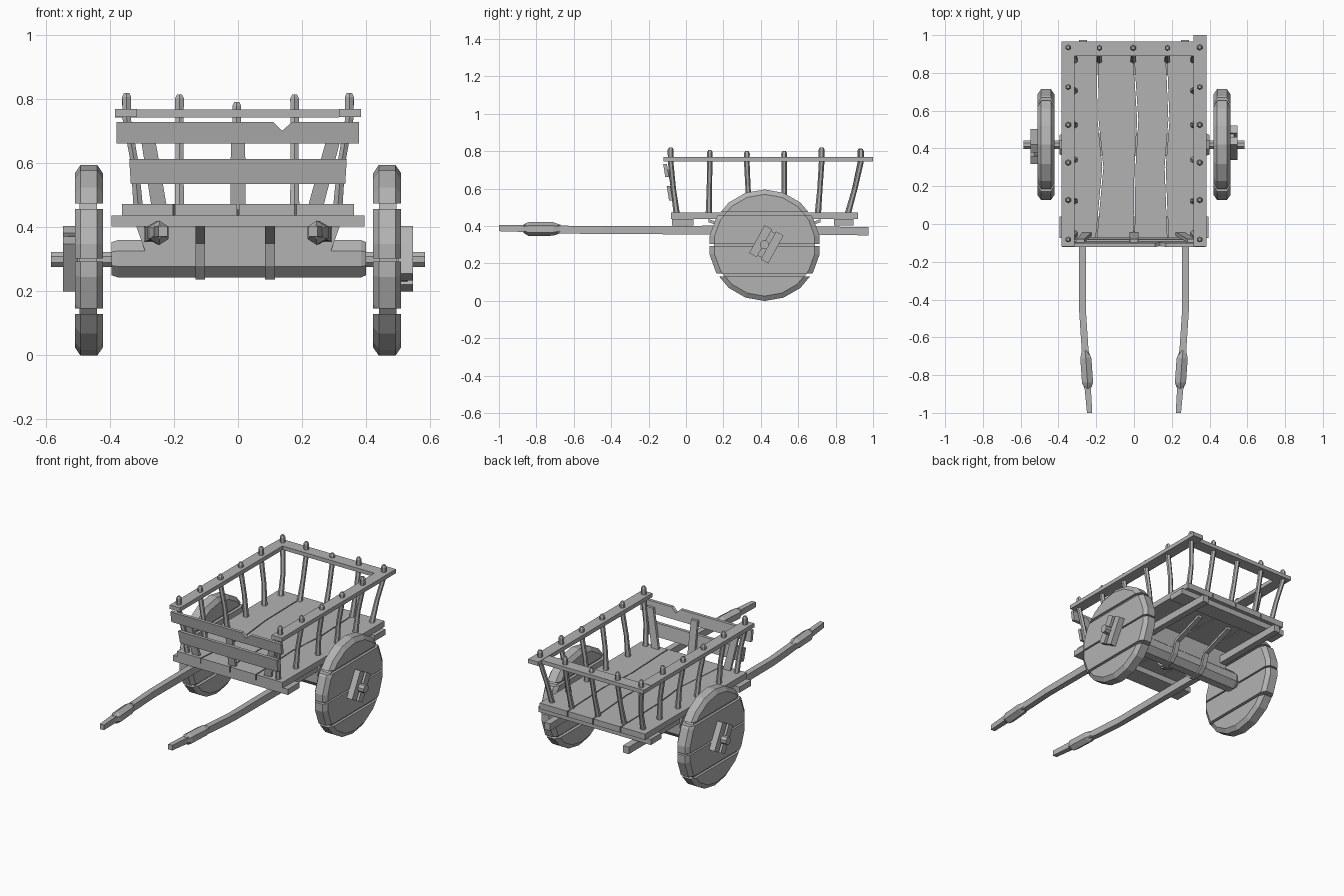
import bpy, bmesh, math
from mathutils import Vector, Matrix

cube = bpy.data.objects.get("Cube")
if cube:
    bpy.data.objects.remove(cube, do_unlink=True)

wood = bpy.data.materials.new("weathered_grey_wood")
wood.use_nodes = True
GREY = (0.45, 0.45, 0.45, 1)
wood.diffuse_color = GREY
wood.node_tree.nodes["Principled BSDF"].inputs["Base Color"].default_value = GREY


def finish(name, bm):
    bmesh.ops.recalc_face_normals(bm, faces=bm.faces)
    me = bpy.data.meshes.new(name)
    bm.to_mesh(me)
    bm.free()
    me.materials.append(wood)
    ob = bpy.data.objects.new(name, me)
    bpy.context.collection.objects.link(ob)
    return ob


def place(axis, a, b, c):
    """Point with in-plane coordinates a, b and depth c along axis."""
    return {"x": (c, a, b), "y": (a, c, b), "z": (a, b, c)}[axis]


def prism(name, axis, outline, lo, hi):
    """Outline extruded along an axis."""
    bm = bmesh.new()
    low = [bm.verts.new(place(axis, a, b, lo)) for a, b in outline]
    high = [bm.verts.new(place(axis, a, b, hi)) for a, b in outline]
    n = len(outline)
    bm.faces.new(low)
    bm.faces.new(high)
    for i in range(n):
        j = (i + 1) % n
        bm.faces.new((low[i], low[j], high[j], high[i]))
    return finish(name, bm)


def box(name, x0, x1, y0, y1, z0, z1):
    return prism(name, "z", [(x0, y0), (x1, y0), (x1, y1), (x0, y1)], z0, z1)


def loft_mesh(axis, stations, sides):
    """Polygon rings (a, b, depth, radius_a, radius_b) skinned along an axis."""
    bm = bmesh.new()
    rings = []
    for a, b, c, ra, rb in stations:
        ring = []
        for i in range(sides):
            t = (i + 0.5) * math.tau / sides
            k = 1 / math.cos(math.pi / sides) if sides == 4 else 1
            ring.append(bm.verts.new(place(axis, a + ra * k * math.cos(t),
                                           b + rb * k * math.sin(t), c)))
        rings.append(ring)
    for r, s in zip(rings, rings[1:]):
        for i in range(sides):
            j = (i + 1) % sides
            bm.faces.new((r[i], r[j], s[j], s[i]))
    bm.faces.new(rings[0])
    bm.faces.new(rings[-1])
    return bm


def loft(name, axis, stations, sides):
    return finish(name, loft_mesh(axis, stations, sides))


# Deck planks with slightly wavy seams
ys = (-0.08, 0.3, 0.55, 0.92)
seams = [(-0.365,) * 4, (-0.2, -0.165, -0.19, -0.195), (0, 0.005, 0.02, -0.005),
         (0.18, 0.165, 0.185, 0.17), (0.365,) * 4]
for i in range(4):
    left = [(x + 0.003, y) for x, y in zip(seams[i], ys)]
    right = [(x - 0.003, y) for x, y in zip(seams[i + 1], ys)]
    prism(f"deck_plank_{i + 1}", "z", left + right[::-1], 0.437, 0.473)

# Cross beams under the deck
box("front_cross_beam", -0.395, 0.395, -0.075, 0.04, 0.402, 0.437)
box("back_cross_beam", -0.385, 0.385, 0.79, 0.895, 0.402, 0.437)

# Long shafts with thick grips
for side, s in (("right", -1), ("left", 1)):
    loft(f"{side}_shaft", "y", [
        (s * 0.235, 0.388, -1, 0.014, 0.016), (s * 0.25, 0.385, -0.8, 0.018, 0.019),
        (s * 0.262, 0.38, -0.62, 0.018, 0.021), (s * 0.273, 0.378, -0.45, 0.018, 0.021),
        (s * 0.273, 0.378, 0.3, 0.02, 0.024), (s * 0.27, 0.372, 0.975, 0.02, 0.022)], 4)
    loft(f"{side}_grip", "y", [
        (s * 0.245, 0.386, -0.87, 0.02, 0.022), (s * 0.246, 0.383, -0.84, 0.034, 0.038),
        (s * 0.255, 0.384, -0.71, 0.034, 0.036), (s * 0.259, 0.384, -0.67, 0.02, 0.022)], 6)

# Axle log, thin axle, bolster and straps
YC, ZC = 0.42, 0.297
loft("axle_log", "x", [(YC, 0.302, -0.395, 0.056, 0.056), (YC, 0.302, -0.375, 0.063, 0.063),
                       (YC, 0.302, 0.385, 0.063, 0.063), (YC, 0.302, 0.4, 0.056, 0.056)], 8)
loft("axle_rod", "x", [(YC, 0.3, -0.585, 0.025, 0.025), (YC, 0.3, 0.585, 0.025, 0.025)], 8)
prism("axle_bolster", "y", [(-0.29, 0.325), (0.29, 0.325), (0.33, 0.437), (-0.33, 0.437)],
      0.36, 0.48)
half = [(0.3, 0.42), (0.1, 0.35), (0.078, 0.28), (0.038, 0.237)]
inner = [(0.3, 0.437), (0.088, 0.362), (0.064, 0.287), (0.03, 0.252)]
strap = ([(YC - d, z) for d, z in half] + [(YC + d, z) for d, z in half[::-1]]
         + [(YC + d, z) for d, z in inner] + [(YC - d, z) for d, z in inner[::-1]])
for i, x in enumerate((-0.118, 0.1)):
    prism(f"axle_strap_{i + 1}", "x", strap, x - 0.015, x + 0.015)

# Plank wheels with split hub blocks
bands = [(-0.01, 0.13), (0.146, 0.293), (0.303, 0.457), (0.475, 0.61)]
WHEEL = [(YC, ZC, x, r, r) for x, r in ((0.422, 0.272), (0.44, 0.298), (0.492, 0.298), (0.51, 0.272))]
for side, turn in (("left", 0), ("right", math.pi)):
    spin = (Matrix.Translation((0, YC, 0)) @ Matrix.Rotation(turn, 4, "Z")
            @ Matrix.Translation((0, -YC, 0)))
    parts = []
    for i, (lo, hi) in enumerate(bands):
        bm = loft_mesh("x", WHEEL, 18)
        for z, up in ((lo, -1), (hi, 1)):
            bmesh.ops.bisect_plane(bm, geom=bm.verts[:] + bm.edges[:] + bm.faces[:],
                                   plane_co=(0, 0, z), plane_no=(0, 0, up), clear_outer=True)
            bmesh.ops.holes_fill(bm, edges=[e for e in bm.edges if e.is_boundary], sides=0)
        parts.append(finish(f"{side}_wheel_plank_{i + 1}", bm))
    parts.append(loft(f"{side}_wheel_core", "x", [(YC, ZC, 0.44, 0.275, 0.275),
                                                  (YC, ZC, 0.495, 0.275, 0.275)], 18))
    along, across = Vector((0.48, 0.877)), Vector((0.877, -0.48))
    mid = Vector((YC + 0.01, 0.302))
    for i, (w0, w1) in enumerate(((-0.058, -0.012), (0.012, 0.058))):
        corners = [mid + along * l + across * w
                   for l, w in ((-0.085, w0), (0.085, w0), (0.085, w1), (-0.085, w1))]
        parts.append(prism(f"{side}_hub_block_{i + 1}", "x", corners, 0.5, 0.547))
    corners = [mid + along * l + across * w
               for l, w in ((-0.075, -0.02), (0.075, -0.02), (0.075, 0.02), (-0.075, 0.02))]
    parts.append(prism(f"{side}_hub_key", "x", corners, 0.5, 0.53))
    for ob in parts:
        ob.data.transform(spin)

# Top rails
box("right_rail", -0.385, -0.315, -0.12, 0.89, 0.745, 0.77)
box("left_rail", 0.315, 0.385, -0.12, 1.0, 0.745, 0.77)
box("back_rail", -0.385, 0.315, 0.89, 0.965, 0.744, 0.768)


def post(name, bottom, top, height):
    (x0, y0), (x1, y1) = bottom, top
    mx, my = x0 + (x1 - x0) * 0.3, y0 + (y1 - y0) * 0.55
    loft(name, "z", [(x0, y0, 0.465, 0.017, 0.017), (mx, my, 0.6, 0.014, 0.014),
                     (x1, y1, 0.74, 0.015, 0.015), (x1, y1, height - 0.012, 0.016, 0.016),
                     (x1, y1, height, 0.009, 0.009)], 6)


# Leaning side and back posts
tips = [(-0.082, 0.82), (0.127, 0.805), (0.325, 0.8), (0.525, 0.8), (0.725, 0.82), (0.935, 0.812)]
feet = [-0.05, 0.122, 0.34, 0.525, 0.705, 0.865]
for side, s in (("right", -1), ("left", 1)):
    for i, ((y, h), f) in enumerate(zip(tips, feet)):
        post(f"{side}_post_{i + 1}", (s * 0.312, f), (s * 0.348, y), h)
for i, (x, h) in enumerate(((-0.183, 0.815), (-0.004, 0.792), (0.177, 0.815))):
    post(f"back_post_{i + 1}", (x, 0.865), (x, 0.932), h)

# Front boards, the upper one notched, on flat stakes
boards = [prism("upper_front_board", "y", [(-0.38, 0.662), (0.378, 0.662), (0.378, 0.73), (0.17, 0.73),
                                           (0.138, 0.702), (0.11, 0.73), (-0.38, 0.73)], -0.01, 0.01),
          prism("lower_front_board", "y", [(-0.335, 0.535), (0.335, 0.535), (0.34, 0.614),
                                           (-0.34, 0.614)], -0.01, 0.01)]
for i, (x0, x1) in enumerate(((-0.245, -0.285), (0, 0), (0.24, 0.305))):
    boards.append(prism(f"front_stake_{i + 1}", "y", [(x0 - 0.024, 0.455), (x0 + 0.024, 0.455),
                                                     (x1 + 0.022, 0.7), (x1 - 0.022, 0.7)], 0.01, 0.027))
lean = Matrix.Identity(4)
lean[1][2], lean[1][3] = -0.16, 0.005
for ob in boards:
    ob.data.transform(lean)
